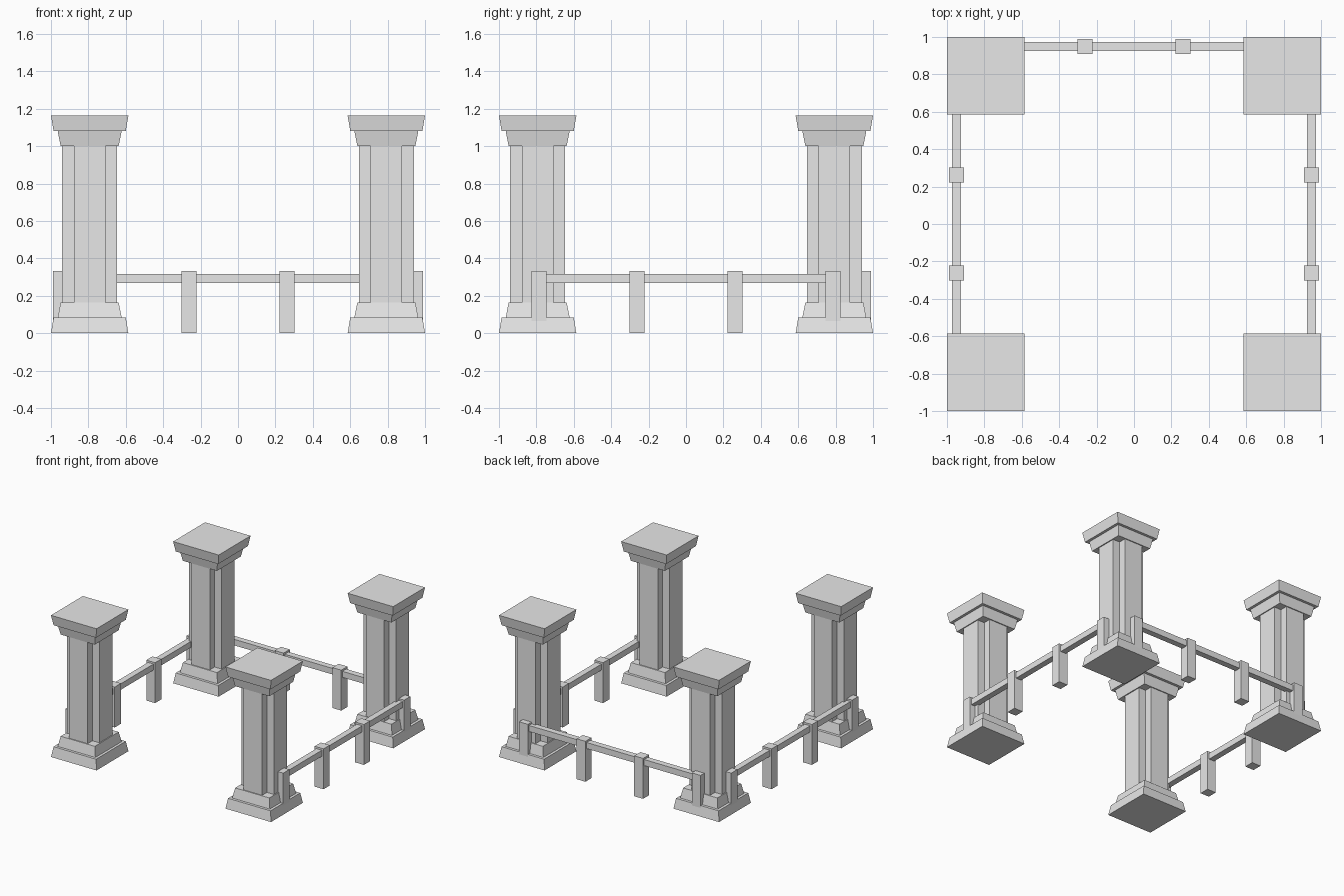
import bpy
import bmesh
from mathutils import Vector

default_cube = bpy.data.objects.get("Cube")
if default_cube:
    bpy.data.objects.remove(default_cube, do_unlink=True)

# One stone colour for everything
stone = bpy.data.materials.new("grey_stone")
stone.use_nodes = True
GREY = (0.8, 0.8, 0.8, 1)
stone.diffuse_color = GREY
stone.node_tree.nodes["Principled BSDF"].inputs["Base Color"].default_value = GREY

COLUMN = 0.793      # column centre offset
FENCE = 0.949       # fence line offset
HEIGHT = 1.164


def make_object(name, bm):
    bmesh.ops.recalc_face_normals(bm, faces=bm.faces)
    mesh = bpy.data.meshes.new(name)
    bm.to_mesh(mesh)
    bm.free()
    mesh.materials.append(stone)
    obj = bpy.data.objects.new(name, mesh)
    bpy.context.collection.objects.link(obj)
    return obj


def loft(name, x, y, lower, upper, z0, z1):
    """Closed prism between two outlines."""
    bm = bmesh.new()
    a = [bm.verts.new((x + px, y + py, z0)) for px, py in lower]
    b = [bm.verts.new((x + px, y + py, z1)) for px, py in upper]
    bm.faces.new(a)
    bm.faces.new(b)
    for i in range(len(a)):
        j = (i + 1) % len(a)
        bm.faces.new((a[i], a[j], b[j], b[i]))
    return make_object(name, bm)


def square(h):
    return [(-h, -h), (h, -h), (h, h), (-h, h)]


def cross(outer, inner):
    """Plus-shaped outline, one quarter turned four times."""
    points = []
    px = [(outer, -inner), (outer, inner), (inner, inner)]
    for _ in range(4):
        points += px
        px = [(-v, u) for u, v in px]
    return points


def box(name, centre, size):
    bm = bmesh.new()
    bmesh.ops.create_cube(bm, size=1)
    bmesh.ops.scale(bm, vec=Vector(size), verts=bm.verts)
    bmesh.ops.translate(bm, vec=Vector(centre), verts=bm.verts)
    return make_object(name, bm)


# Four columns: stepped base, notched shaft, and the base steps mirrored as a cap
STEPS = [("plinth", 0.207, 0.193, 0, 0.083), ("step", 0.171, 0.155, 0.083, 0.164)]
for depth, sy in (("front", -1), ("back", 1)):
    for side, sx in (("right", -1), ("left", 1)):
        x, y = sx * COLUMN, sy * COLUMN
        tag = f"{depth}_{side}"
        for part, wide, narrow, z0, z1 in STEPS:
            loft(f"{tag}_base_{part}", x, y, square(wide), square(narrow), z0, z1)
            loft(f"{tag}_cap_{part}", x, y, square(narrow), square(wide),
                 HEIGHT - z1, HEIGHT - z0)
        outline = cross(0.147, 0.084)
        loft(f"{tag}_shaft", x, y, outline, outline, 0.164, HEIGHT - 0.164)

# Fences on the back, left and right; the front stays open
POSTS = (-0.785, -0.262, 0.262, 0.785)
for side, nx, ny in (("back", 0, 1), ("left", 1, 0), ("right", -1, 0)):
    def place(along, z):
        return (nx * FENCE + abs(ny) * along, ny * FENCE + abs(nx) * along, z)

    length, thick = 2 * POSTS[-1], 0.05
    size = (length, thick, thick) if ny else (thick, length, thick)
    box(f"{side}_fence_rail", place(0, 0.292), size)
    for i, along in enumerate(POSTS):
        box(f"{side}_fence_post_{i + 1}", place(along, 0.166), (0.08, 0.08, 0.332))
